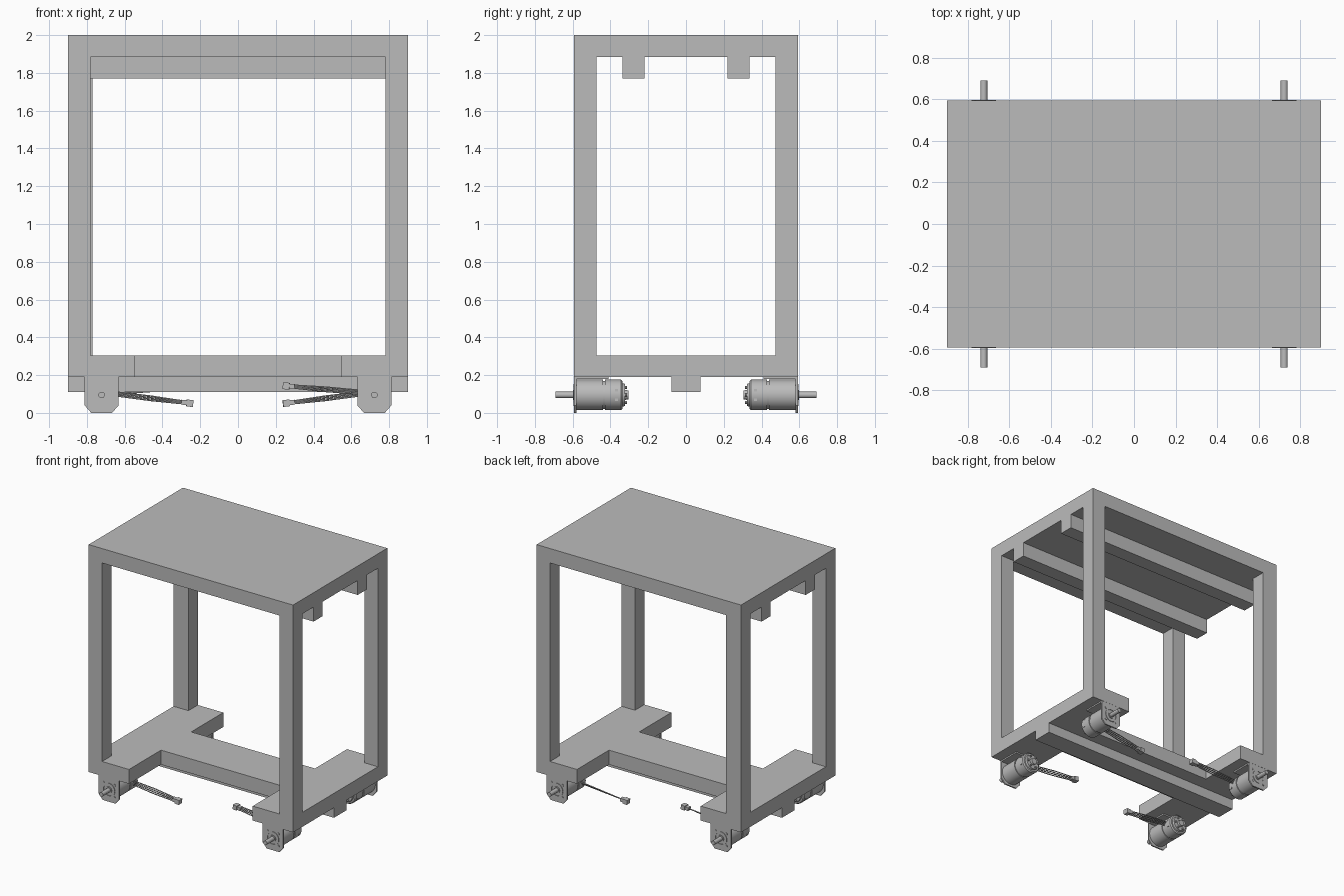
import bpy
import bmesh
from math import cos, sin, pi
from mathutils import Vector, Matrix

cube = bpy.data.objects.get("Cube")
if cube:
    bpy.data.objects.remove(cube, do_unlink=True)

grey = bpy.data.materials.new("plain_grey")
grey.use_nodes = True
grey.diffuse_color = (0.5, 0.5, 0.5, 1)
grey.node_tree.nodes["Principled BSDF"].inputs["Base Color"].default_value = (0.5, 0.5, 0.5, 1)


def finish(name, bm, smooth=False):
    bmesh.ops.recalc_face_normals(bm, faces=bm.faces)
    mesh = bpy.data.meshes.new(name)
    bm.to_mesh(mesh)
    bm.free()
    mesh.materials.append(grey)
    obj = bpy.data.objects.new(name, mesh)
    bpy.context.collection.objects.link(obj)
    if smooth:
        bpy.ops.object.select_all(action='DESELECT')
        obj.select_set(True)
        bpy.context.view_layer.objects.active = obj
        bpy.ops.object.shade_smooth_by_angle()
    return obj


def box(name, xs, ys, zs):
    """Box from its extents along each axis."""
    bm = bmesh.new()
    bmesh.ops.create_cube(bm, size=1)
    for v in bm.verts:
        v.co = Vector([(a + b) / 2 + c * abs(b - a) for c, (a, b) in zip(v.co, (xs, ys, zs))])
    return finish(name, bm)


def extrude(name, points, offset):
    """Solid from a flat outline pushed along an offset."""
    bm = bmesh.new()
    face = bm.faces.new([bm.verts.new(p) for p in points])
    top = bmesh.ops.extrude_face_region(bm, geom=[face])["geom"]
    bmesh.ops.translate(bm, vec=offset, verts=[v for v in top if isinstance(v, bmesh.types.BMVert)])
    return finish(name, bm)


def lathe(name, x, z, side, profile, steps=32):
    """Turned part about an axis along y; profile is (distance from middle, radius)."""
    bm = bmesh.new()
    verts = [bm.verts.new((x + r, side * y, z)) for y, r in profile]
    edges = [bm.edges.new(pair) for pair in zip(verts, verts[1:])]
    bmesh.ops.spin(bm, geom=verts + edges, cent=(x, 0, z), axis=(0, 1, 0),
                   angle=2 * pi, steps=steps)
    bmesh.ops.remove_doubles(bm, verts=bm.verts, dist=1e-5)
    return finish(name, bm, True)


def rod(name, x, z, side, y0, y1, r, steps=16):
    return lathe(name, x, z, side, [(y0, 0), (y0, r), (y1, r), (y1, 0)], steps)


# Frame
W, D, POST = 0.9, 0.593, 0.118
LOW, DECK, TOP = 0.19, 0.305, 1.885
box("top_plate", (-W, W), (-D, D), (TOP, 2))
for side, word in ((-1, "front"), (1, "back")):
    box(word + "_top_beam", (-W, W), (side * 0.22, side * 0.335), (1.77, TOP))
    for hand, label in ((-1, "right"), (1, "left")):
        wide = 0.013 if (side, hand) == (1, -1) else 0
        box(f"{word}_{label}_post", (hand * W, hand * (W - POST - wide)),
            (side * D, side * (D - POST)), (DECK, TOP))

# Deck with a narrow waist between two end plates
quarter = [(W, D), (0.545, D), (0.545, 0.19)]
outline = quarter + [(-x, y) for x, y in reversed(quarter)]
outline += [(-x, -y) for x, y in outline]
extrude("lower_deck", [(x, y, LOW) for x, y in outline], (0, 0, DECK - LOW))
box("lower_beam", (-W, W), (-0.078, 0.078), (0.11, LOW))


def wire_bundle(name, start, end):
    """Fan of thin wires ending in a plug."""
    curve = bpy.data.curves.new(name, 'CURVE')
    curve.dimensions = '3D'
    curve.bevel_depth = 0.004
    curve.bevel_resolution = 1
    curve.use_fill_caps = True
    for k in (-1.5, -0.5, 0.5, 1.5):
        spline = curve.splines.new('POLY')
        spline.points.add(2)
        middle = start.lerp(end, 0.5)
        path = (start + Vector((0, k * 0.006, k * 0.007)),
                middle + Vector((0, k * 0.01, k * 0.008)),
                end + Vector((0, k * 0.008, k * 0.005)))
        for point, co in zip(spline.points, path):
            point.co = (*co, 1)
    curve.materials.append(grey)
    obj = bpy.data.objects.new(name, curve)
    bpy.context.collection.objects.link(obj)


def plug(name, at, direction):
    bm = bmesh.new()
    turn = direction.to_track_quat('X', 'Z').to_matrix().to_4x4()
    for along, size in ((0.0, (0.035, 0.042, 0.036)), (-0.03, (0.03, 0.032, 0.026))):
        place = Matrix.Translation(at) @ turn @ Matrix.Translation((along, 0, 0))
        bmesh.ops.create_cube(bm, size=1, matrix=place @ Matrix.Diagonal((*size, 1)))
    finish(name, bm)


# Four motors hung on brackets below the deck corners
AXIS = 0.095
for side, word in ((-1, "front"), (1, "back")):
    for hand, label in ((-1, "right"), (1, "left")):
        tag = f"{word}_{label}_"
        cx = hand * 0.722

        # Bracket
        half = [(0.09, LOW), (0.09, 0.04), (0.055, 0.0)]
        face = half + [(-x, z) for x, z in reversed(half)]
        extrude(tag + "bracket_face", [(cx + x, side * 0.592, z) for x, z in face],
                (0, -side * 0.011, 0))
        box(tag + "bracket_top", (cx - 0.09, cx + 0.09),
            (side * 0.581, side * 0.41), (0.179, LOW))

        # Body, end cap and shaft
        lathe(tag + "motor_body", cx, AXIS, side,
              [(0.581, 0), (0.581, 0.081), (0.44, 0.081), (0.44, 0.075), (0.428, 0.075),
               (0.428, 0.081), (0.345, 0.081), (0.337, 0.073), (0.337, 0.062),
               (0.322, 0.058), (0.322, 0.026), (0.305, 0.024), (0.305, 0)])
        rod(tag + "shaft", cx, AXIS, side, 0.59, 0.69, 0.017)
        lathe(tag + "face_ring", cx, AXIS, side,
              [(0.59, 0.045), (0.596, 0.045), (0.596, 0.054), (0.59, 0.054)])
        rod(tag + "shaft_collar", cx, AXIS, side, 0.59, 0.597, 0.026)

        # Screws
        for k in range(4):
            a = pi / 4 + k * pi / 2
            rod(f"{tag}face_screw_{k}", cx + 0.07 * cos(a), AXIS + 0.07 * sin(a),
                side, 0.59, 0.596, 0.009, 10)
        for k in range(6):
            a = k * pi / 3
            rod(f"{tag}cap_screw_{k}", cx + 0.045 * cos(a), AXIS + 0.045 * sin(a),
                side, 0.325, 0.312, 0.008, 8)

        # Terminals on the side of the can
        for z in (0.07, 0.12):
            box(f"{tag}terminal_{z}", (cx - 0.079, cx + 0.079),
                (side * 0.375, side * 0.36), (z - 0.007, z + 0.007))

        # Wires
        end_z = 0.14 if hand != side else 0.055
        if hand == side:
            start = Vector((hand * 0.642, side * 0.40, 0.1))
        else:
            start = Vector((hand * 0.642, side * 0.40, 0.11))
        end = Vector((hand * 0.285, side * 0.385, end_z))
        heading = (end - start).normalized()
        wire_bundle(tag + "wires", start, end)
        plug(tag + "plug", end + heading * 0.03, heading)
